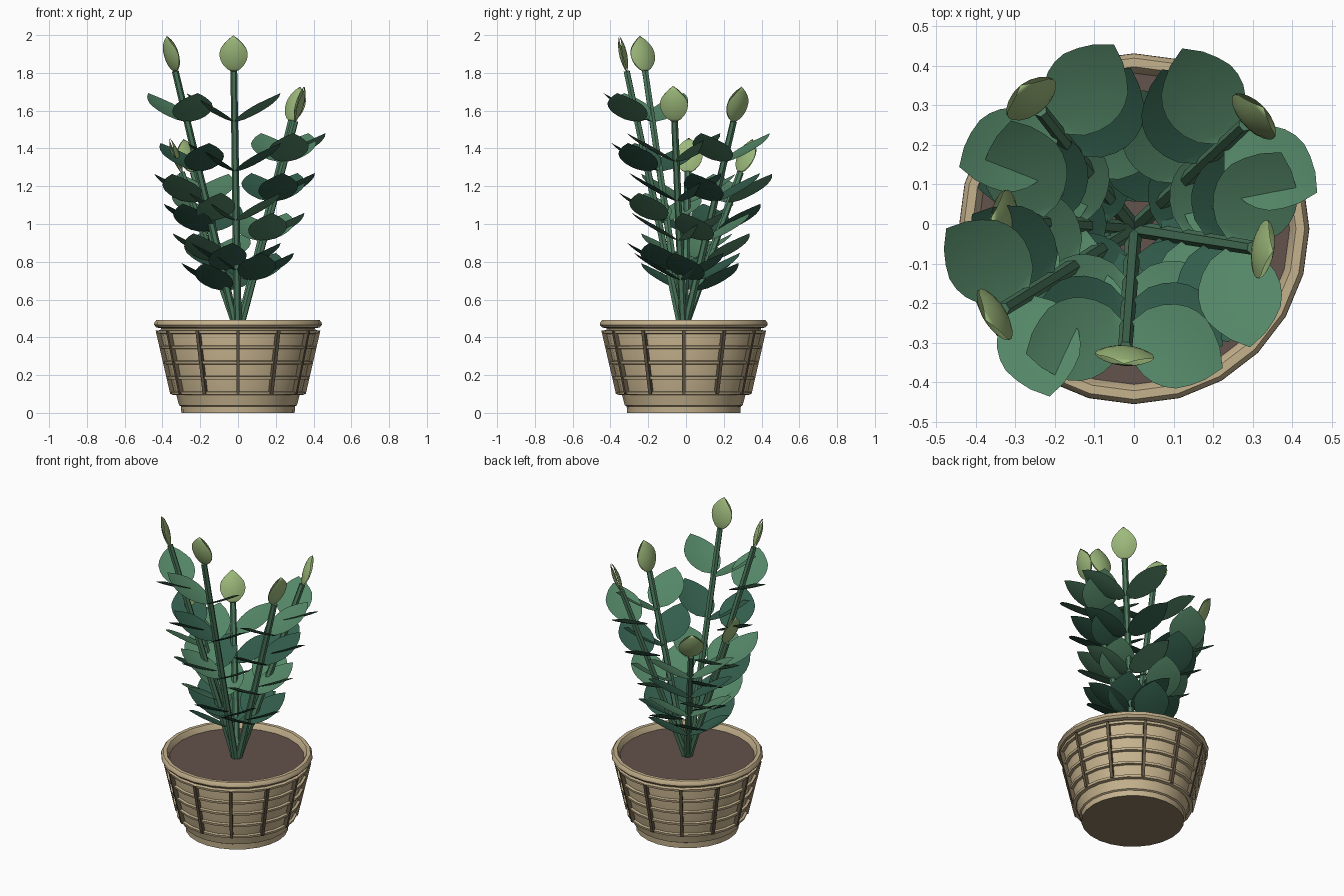
import bpy, bmesh, math
from mathutils import Vector

if "Cube" in bpy.data.objects:
    bpy.data.objects.remove(bpy.data.objects["Cube"])

CY = -0.012  # pot centre along y


def material(name, rgb):
    m = bpy.data.materials.new(name)
    m.diffuse_color = (*rgb, 1)
    m.use_nodes = True
    m.node_tree.nodes["Principled BSDF"].inputs["Base Color"].default_value = m.diffuse_color
    return m


WICKER = material("tan wicker", (0.56, 0.445, 0.268))
RIB = material("dark brown cane", (0.13, 0.098, 0.058))
BASE = material("brown pot underside", (0.27, 0.20, 0.12))
SOIL = material("brown soil", (0.125, 0.085, 0.07))
STEM = material("stem green", (0.075, 0.20, 0.115))
LIGHT = material("leaf green", (0.088, 0.24, 0.135))
DARK = material("deep leaf green", (0.032, 0.11, 0.072))
BUD = material("pale bud green", (0.34, 0.49, 0.20))


def finish(name, bm, mat, angle=35, solid=True):
    """Turn a bmesh into a named, smooth shaded object."""
    if solid:
        bmesh.ops.remove_doubles(bm, verts=bm.verts, dist=1e-5)
        bmesh.ops.recalc_face_normals(bm, faces=bm.faces)
    me = bpy.data.meshes.new(name)
    bm.to_mesh(me)
    bm.free()
    me.materials.append(mat)
    for p in me.polygons:
        p.use_smooth = True
    me.set_sharp_from_angle(angle=math.radians(angle))
    ob = bpy.data.objects.new(name, me)
    bpy.context.collection.objects.link(ob)
    return ob


def lathe(bm, profile, closed=False, sides=24):
    """Spin a (radius, height) profile round the pot axis."""
    rings = []
    for k in range(sides):
        a = math.tau * k / sides
        rings.append([bm.verts.new((r * math.sin(a), CY - r * math.cos(a), z))
                      for r, z in profile])
    n = len(profile)
    for k in range(sides):
        a, b = rings[k], rings[(k + 1) % sides]
        for i in range(n if closed else n - 1):
            j = (i + 1) % n
            if profile[i][0] == 0 and profile[j][0] == 0:
                continue
            bm.faces.new((a[i], b[i], b[j], a[j]))


# Pot: foot, flared body, chamfered rim and inner wall, with a darker underside
bm = bmesh.new()
lathe(bm, [(0, 0), (0.30, 0), (0.302, 0.035), (0.312, 0.04), (0.328, 0.10),
           (0.338, 0.105), (0.412, 0.43), (0.408, 0.448), (0.432, 0.452), (0.444, 0.466),
           (0.443, 0.477), (0.432, 0.492), (0.41, 0.492), (0.402, 0.48), (0.388, 0.44), (0, 0.44)])
pot = finish("pot", bm, WICKER)
pot.data.materials.append(BASE)
for p in pot.data.polygons:
    if p.center.z < 0.001:
        p.material_index = 1

# Woven hoops round the body
bm = bmesh.new()
for i in range(5):
    z = 0.105 + i * 0.081
    r = 0.338 + (z - 0.105) * 0.228
    lathe(bm, [(r - 0.006, z - 0.011), (r + 0.014, z - 0.008),
               (r + 0.017, z + 0.006), (r - 0.004, z + 0.011)], closed=True)
finish("pot_hoops", bm, WICKER)

# Upright canes
bm = bmesh.new()
for k in range(12):
    a = math.tau * k / 12
    out = Vector((math.sin(a), -math.cos(a), 0))
    side = Vector((math.cos(a), math.sin(a), 0))
    vs = []
    for r, z in ((0.343, 0.10), (0.420, 0.435)):
        for dr, ds in ((-0.01, -0.009), (0.016, -0.009), (0.016, 0.009), (-0.01, 0.009)):
            vs.append(bm.verts.new(out * (r + dr) + side * ds + Vector((0, CY, z))))
    for f in ((0, 1, 2, 3), (4, 5, 6, 7), (0, 1, 5, 4), (1, 2, 6, 5), (2, 3, 7, 6), (3, 0, 4, 7)):
        bm.faces.new([vs[i] for i in f])
finish("pot_canes", bm, RIB)

# Soil
bm = bmesh.new()
lathe(bm, [(0.394, 0.458), (0, 0.458)])
soil = finish("soil", bm, SOIL)
if soil.data.polygons[0].normal.z < 0:
    soil.data.flip_normals()


def blade(bm, base, axis, side, up, length, half_width, cup, lift, power=0.62, rows=9, cols=6):
    """Pointed oval blade with raised edges and an upturned tip."""
    grid = []
    for i in range(rows + 1):
        t = i / rows
        w = half_width * (math.sin(math.pi * t ** 0.95) ** power if 0 < t < 1 else 0.0)
        w *= 1 if t < 0.7 else 1 - 0.25 * (t - 0.7) / 0.3
        row = []
        for j in range(cols + 1):
            v = 2 * j / cols - 1
            h = cup * (v * w / half_width) ** 2 + lift * (t * t - t)
            row.append(bm.verts.new(base + axis * (length * t) + side * (w * v) + up * h))
        grid.append(row)
    for i in range(rows):
        for j in range(cols):
            bm.faces.new((grid[i][j], grid[i + 1][j], grid[i + 1][j + 1], grid[i][j + 1]))


def blades_done(name, bm, mat):
    bmesh.ops.remove_doubles(bm, verts=bm.verts, dist=1e-5)
    bmesh.ops.dissolve_degenerate(bm, edges=bm.edges, dist=1e-5)
    finish(name, bm, mat, 60, solid=False)


# Stems with four leaf pairs each and a closed pair of young leaves on top
TOPS = [(-0.022, -0.312, 1.80), (-0.33, -0.215, 1.80), (0.30, -0.06, 1.535),
        (0.28, 0.25, 1.535), (-0.235, 0.285, 1.265), (-0.295, 0.01, 1.265)]
Z = Vector((0, 0, 1))
stems, light, dark, buds = (bmesh.new() for _ in range(4))
for top in TOPS:
    top = Vector(top)
    radial = Vector((top.x, top.y - CY, 0)).normalized()
    base = Vector((0, CY, 0.49)) + radial * 0.022
    s = (top - base).normalized()
    tangent = Vector((-radial.y, radial.x, 0))
    q = tangent.cross(s).normalized()

    # six sided stem, running down into the soil
    low = base - s * 0.045
    loops = []
    for p, r in ((low, 0.021), (top + s * 0.01, 0.018)):
        loops.append([stems.verts.new(p + tangent * (r * math.cos(math.tau * k / 6))
                                      + q * (r * math.sin(math.tau * k / 6))) for k in range(6)])
    for k in range(6):
        n = (k + 1) % 6
        stems.faces.new((loops[0][k], loops[0][n], loops[1][n], loops[1][k]))
    stems.faces.new(loops[0])
    stems.faces.new(loops[1])

    # opposite leaf pairs, alternating deep and fresh green, level across
    for level in range(1, 5):
        node = base.lerp(top, level * 0.2)
        target = dark if level % 2 else light
        size = 0.94 + 0.015 * level
        for sign in (-1, 1):
            d = (tangent * (0.25 * sign) + radial * 0.09 + Z * 0.155) * size
            length = d.length
            d.normalize()
            side = Z.cross(d).normalized()
            up = d.cross(side).normalized()
            blade(target, node, d, side, up, length, 0.106 * size, 0.008, 0.045)

    # bud: two cupped blades meeting at their edges
    for sign in (-1, 1):
        blade(buds, top, s, tangent * sign, q * sign, 0.203, 0.075, -0.02, -0.085, power=0.75)

finish("stems", stems, STEM)
blades_done("fresh_leaves", light, LIGHT)
blades_done("deep_leaves", dark, DARK)
blades_done("buds", buds, BUD)
